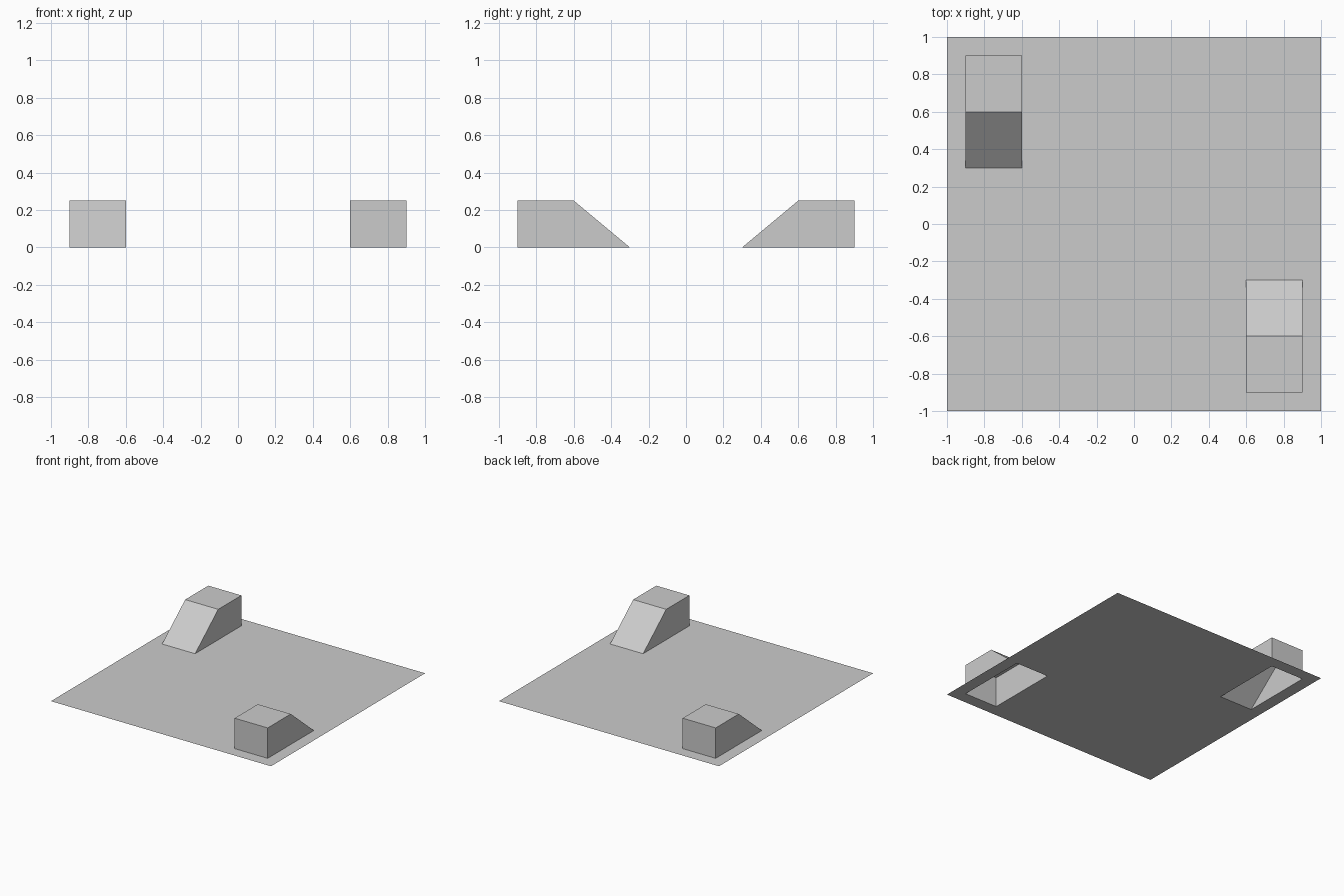
import bpy, bmesh

if "Cube" in bpy.data.objects:
    bpy.data.objects.remove(bpy.data.objects["Cube"])


def finish(name, bm):
    bmesh.ops.remove_doubles(bm, verts=bm.verts, dist=1e-5)
    mesh = bpy.data.meshes.new(name)
    bm.to_mesh(mesh)
    bm.free()
    obj = bpy.data.objects.new(name, mesh)
    bpy.context.collection.objects.link(obj)
    return obj


# Floor sheet, open under the two ramp blocks
xs = [-1, -0.9, -0.6, 0.6, 0.9, 1]
ys = [-1, -0.9, -0.3, 0.3, 0.9, 1]
openings = {(1, 3), (3, 1)}
bm = bmesh.new()
for i in range(5):
    for j in range(5):
        if (i, j) in openings:
            continue
        corners = [(i, j), (i + 1, j), (i + 1, j + 1), (i, j + 1)]
        bm.faces.new([bm.verts.new((xs[a], ys[b], 0)) for a, b in corners])
finish("floor", bm)


# Ramp block: side profile (y, z) swept across x, without a bottom;
# turn = -1 gives the copy rotated half a turn about z
def ramp_block(name, turn):
    profile = [(0.3, 0), (0.6, 0.25), (0.9, 0.25), (0.9, 0)]
    bm = bmesh.new()
    left, right = [[bm.verts.new((turn * x, turn * y, z)) for y, z in profile]
                   for x in (-0.9, -0.6)]
    for k in range(3):
        bm.faces.new([left[k], right[k], right[k + 1], left[k + 1]])
    bm.faces.new(left)
    bm.faces.new(right[::-1])
    return finish(name, bm)


ramp_block("back_ramp_block", 1)
ramp_block("front_ramp_block", -1)
